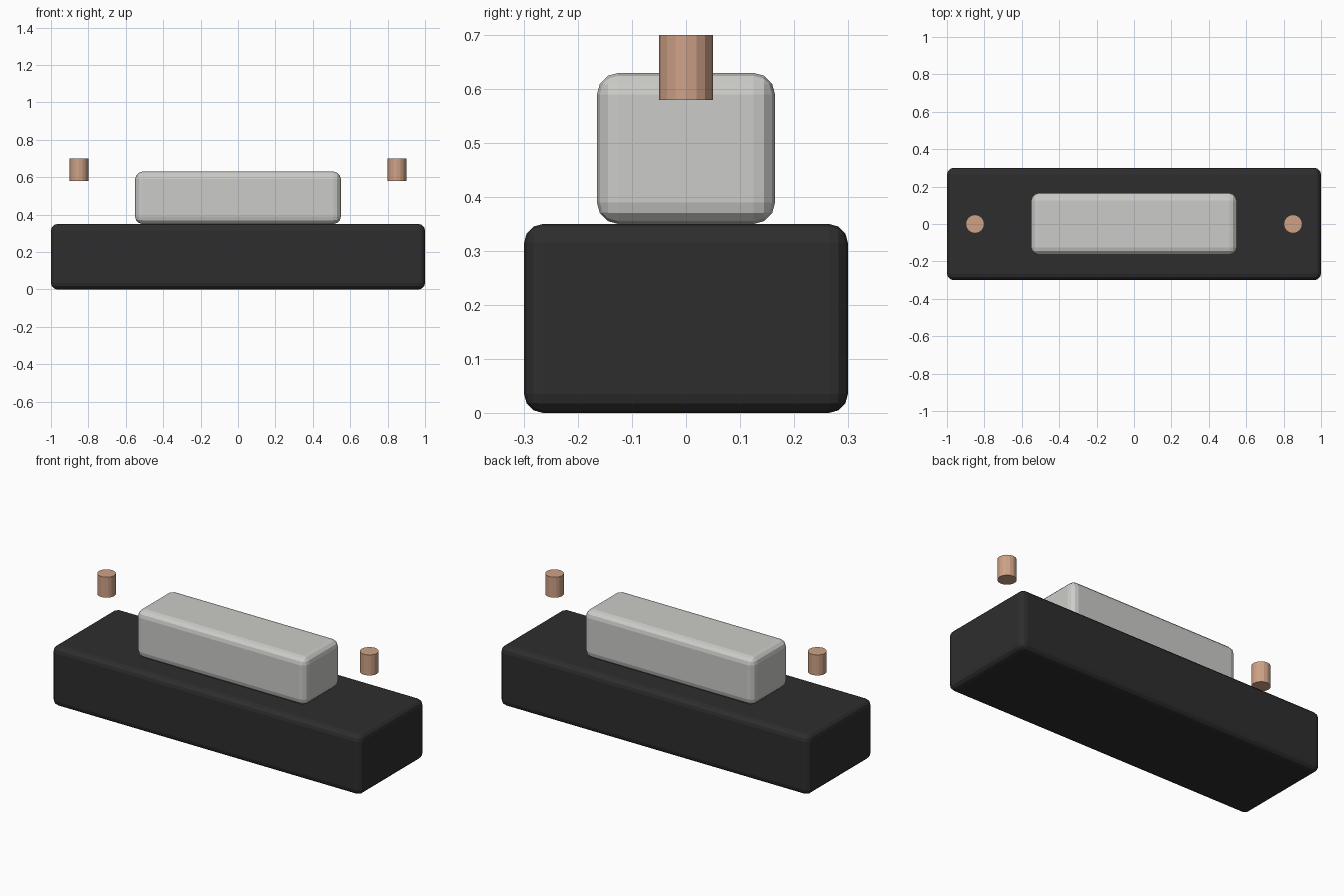
import bpy

if "Cube" in bpy.data.objects:
    bpy.data.objects.remove(bpy.data.objects["Cube"])

def material(name, rgb):
    m = bpy.data.materials.new(name)
    m.diffuse_color = (*rgb, 1.0)
    m.use_nodes = True
    m.node_tree.nodes["Principled BSDF"].inputs["Base Color"].default_value = m.diffuse_color
    return m

BLACK = material("matte_black", (0.027, 0.027, 0.027))
GREY = material("light_grey", (0.60, 0.60, 0.58))
COPPER = material("copper", (0.62, 0.36, 0.24))

def rounded_box(name, size, bottom, radius, mat):
    bpy.ops.mesh.primitive_cube_add(size=1, location=(0, 0, bottom + size[2] / 2))
    ob = bpy.context.object
    ob.name = name
    ob.scale = size
    bpy.ops.object.transform_apply(location=False, rotation=False, scale=True)
    bevel = ob.modifiers.new("rounded_edges", 'BEVEL')
    bevel.width = radius
    bevel.segments = 3
    ob.data.materials.append(mat)
    return ob

# Dark base block and the lighter block resting on it
rounded_box("base_block", (2.0, 0.6, 0.35), 0.0, 0.035, BLACK)
rounded_box("upper_block", (1.1, 0.33, 0.28), 0.35, 0.04, GREY)

# Floating copper pins at both ends
for side, x in (("left", -0.85), ("right", 0.85)):
    bpy.ops.mesh.primitive_cylinder_add(vertices=16, radius=0.05, depth=0.12,
                                        location=(x, 0, 0.64))
    pin = bpy.context.object
    pin.name = side + "_pin"
    pin.data.materials.append(COPPER)
